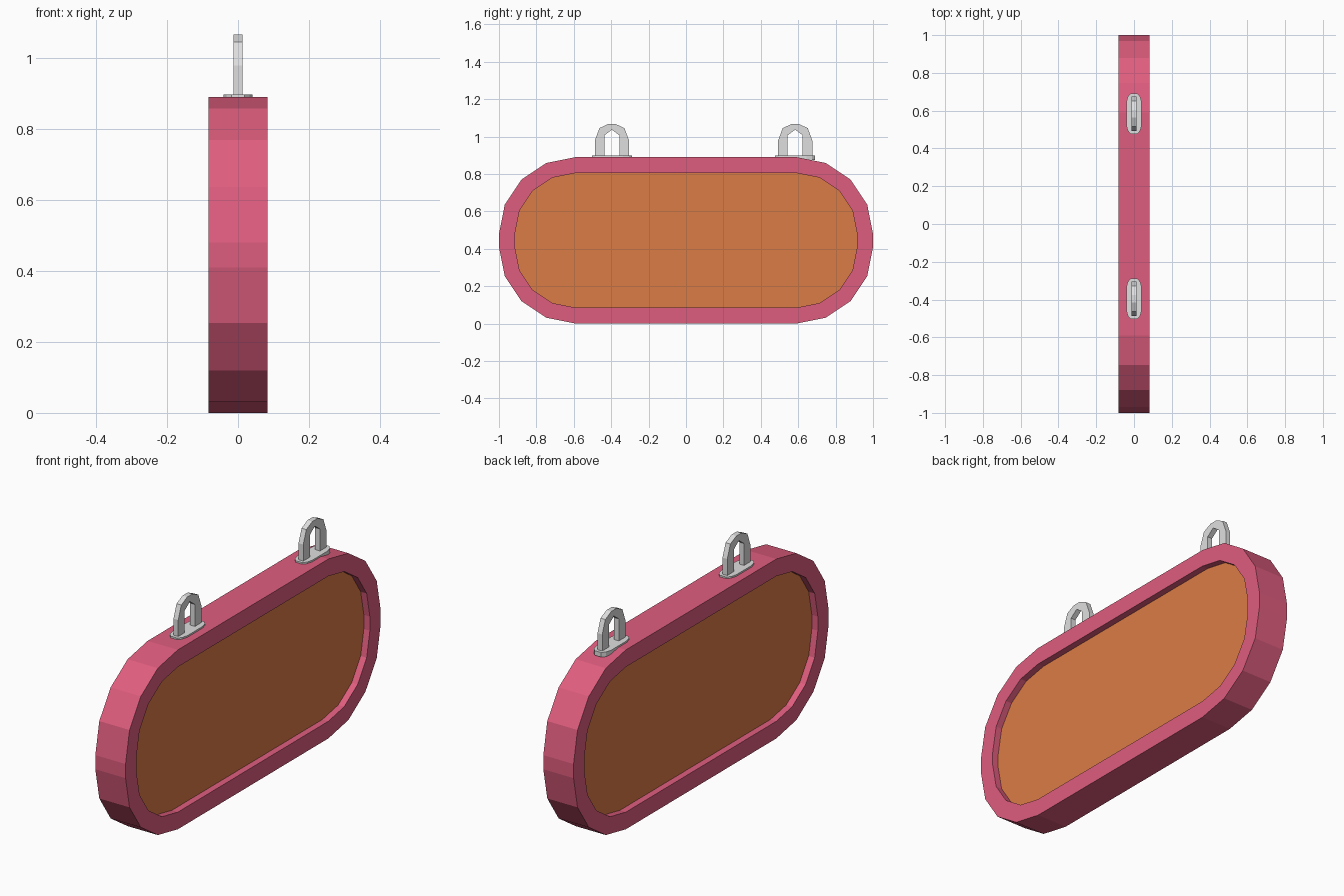
import bpy, bmesh
from math import sin, cos, pi

cube = bpy.data.objects.get("Cube")
if cube:
    bpy.data.objects.remove(cube, do_unlink=True)


def material(name, rgb):
    mat = bpy.data.materials.new(name)
    mat.use_nodes = True
    mat.diffuse_color = (*rgb, 1)
    mat.node_tree.nodes["Principled BSDF"].inputs["Base Color"].default_value = (*rgb, 1)
    return mat


PINK = material("pink", (0.74, 0.11, 0.21))
ORANGE = material("orange", (0.70, 0.20, 0.06))
GREY = material("light grey", (0.74, 0.74, 0.74))

MID_Z = 0.445     # height of the sign's centre
HALF_W = 0.083    # half thickness of the frame
PANEL_W = 0.05    # half thickness of the recessed panel


def finish(bm, name, mat):
    bmesh.ops.recalc_face_normals(bm, faces=bm.faces)
    mesh = bpy.data.meshes.new(name)
    bm.to_mesh(mesh)
    bm.free()
    mesh.materials.append(mat)
    obj = bpy.data.objects.new(name, mesh)
    bpy.context.collection.objects.link(obj)
    return obj


def rounded_outline(radius, steps=4):
    """Rounded rectangle in the y-z plane, as (y, z) points."""
    points = []
    for quarter, (sy, sz) in enumerate([(1, 1), (-1, 1), (-1, -1), (1, -1)]):
        for i in range(steps + 1):
            a = (quarter + i / steps) * pi / 2
            points.append((sy * 0.59 + radius * cos(a),
                           MID_Z + sz * 0.035 + radius * sin(a)))
    return points


def prism(name, points, depth, mat):
    """Extrude a closed outline of 3D points along a vector."""
    bm = bmesh.new()
    face = bm.faces.new([bm.verts.new(p) for p in points])
    result = bmesh.ops.extrude_face_region(bm, geom=[face], use_keep_orig=True)
    moved = [v for v in result["geom"] if isinstance(v, bmesh.types.BMVert)]
    bmesh.ops.translate(bm, verts=moved, vec=depth)
    return finish(bm, name, mat)


# Frame: four rings joined into a closed band
outer, inner = rounded_outline(0.41), rounded_outline(0.325)
bm = bmesh.new()
rings = [[bm.verts.new((x, y, z)) for y, z in outline]
         for outline, x in [(outer, -HALF_W), (outer, HALF_W),
                            (inner, HALF_W), (inner, -HALF_W)]]
for r, ring in enumerate(rings):
    following = rings[(r + 1) % len(rings)]
    for i in range(len(ring)):
        j = (i + 1) % len(ring)
        bm.faces.new((ring[i], ring[j], following[j], following[i]))
finish(bm, "frame", PINK)

# Panel: recessed on both sides
prism("panel", [(-PANEL_W, y, z) for y, z in inner], (2 * PANEL_W, 0, 0), ORANGE)

# Hanging loops: chamfered base plate with an arched loop on it
plate_corner = [(0.041, 0.06), (0.033, 0.09), (0.018, 0.107)]
plate = plate_corner + [(-x, y) for x, y in reversed(plate_corner)]
plate += [(-x, -y) for x, y in plate]

arch_out = [(0.091, 0.89), (0.091, 0.98), (0.067, 1.045), (0.02, 1.067)]
arch_in = [(-0.04, 0.89), (-0.04, 1.007), (0, 1.037), (0.04, 1.007), (0.04, 0.89)]
arch = arch_out + [(-y, z) for y, z in reversed(arch_out)] + arch_in

for side, centre in (("front", -0.396), ("back", 0.584)):
    prism(side + "_loop_plate", [(x, centre + y, 0.875) for x, y in plate],
          (0, 0, 0.023), GREY)
    prism(side + "_loop", [(-0.013, centre + y, z) for y, z in arch],
          (0.026, 0, 0), GREY)
